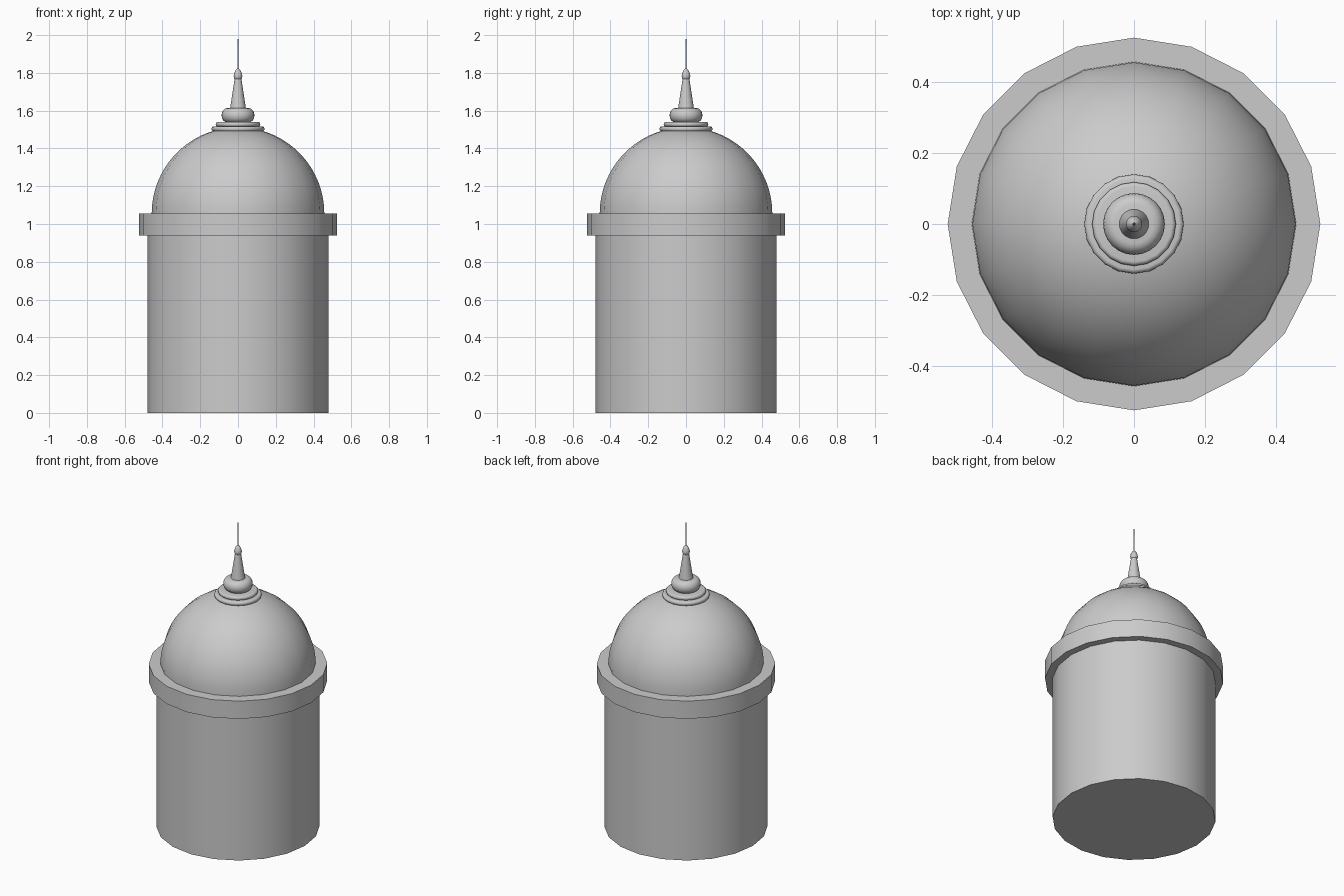
import bpy, math

if "Cube" in bpy.data.objects:
    bpy.data.objects.remove(bpy.data.objects["Cube"])

def lathe(name, profile, sides=20):
    """Revolve an (r, z) profile about z; close the ends with flat caps."""
    verts = [(r * math.cos(2 * math.pi * i / sides), r * math.sin(2 * math.pi * i / sides), z)
             for r, z in profile for i in range(sides)]
    faces = []
    for k in range(len(profile) - 1):
        a, b = k * sides, (k + 1) * sides
        for i in range(sides):
            j = (i + 1) % sides
            faces.append((a + i, a + j, b + j, b + i))
    faces.append(tuple(reversed(range(sides))))
    faces.append(tuple(range((len(profile) - 1) * sides, len(profile) * sides)))
    mesh = bpy.data.meshes.new(name)
    mesh.from_pydata(verts, [], faces)
    obj = bpy.data.objects.new(name, mesh)
    bpy.context.collection.objects.link(obj)
    bpy.context.view_layer.objects.active = obj
    obj.select_set(True)
    bpy.ops.object.shade_smooth_by_angle(angle=math.radians(30))
    obj.select_set(False)
    return obj

def bulge(r_in, r_out, z0, z1, steps=8):
    """Rounded rim profile from z0 to z1."""
    zc, h = (z0 + z1) / 2, (z1 - z0) / 2
    return [(r_in + (r_out - r_in) * math.cos(t), zc + h * math.sin(t))
            for t in (-math.pi / 2 + math.pi * k / steps for k in range(steps + 1))]

# Drum and cornice
lathe("drum", [(0.48, 0), (0.48, 0.95)])
lathe("cornice", [(0.525, 0.94), (0.525, 1.055)])

# Hemispherical dome
R = 0.457
lathe("dome", [(R, 1.04)] + [(R * math.cos(t), 1.055 + R * math.sin(t))
      for t in (math.radians(86) * k / 16 for k in range(17))])

# Stepped rings and bulb beneath the spire
lathe("lower_ring", bulge(0.128, 0.14, 1.490, 1.517))
lathe("upper_ring", bulge(0.106, 0.118, 1.515, 1.541))
lathe("bulb", bulge(0.055, 0.087, 1.537, 1.614), 24)

# Tapered spire with a small bud and needle
lathe("spire", [(0.043, 1.605), (0.017, 1.775)])
lathe("bud", [(0.015, 1.765), (0.021, 1.773), (0.023, 1.785), (0.019, 1.80),
              (0.012, 1.815), (0.004, 1.823)])
lathe("needle", [(0.004, 1.815), (0.001, 2.0)], 8)
